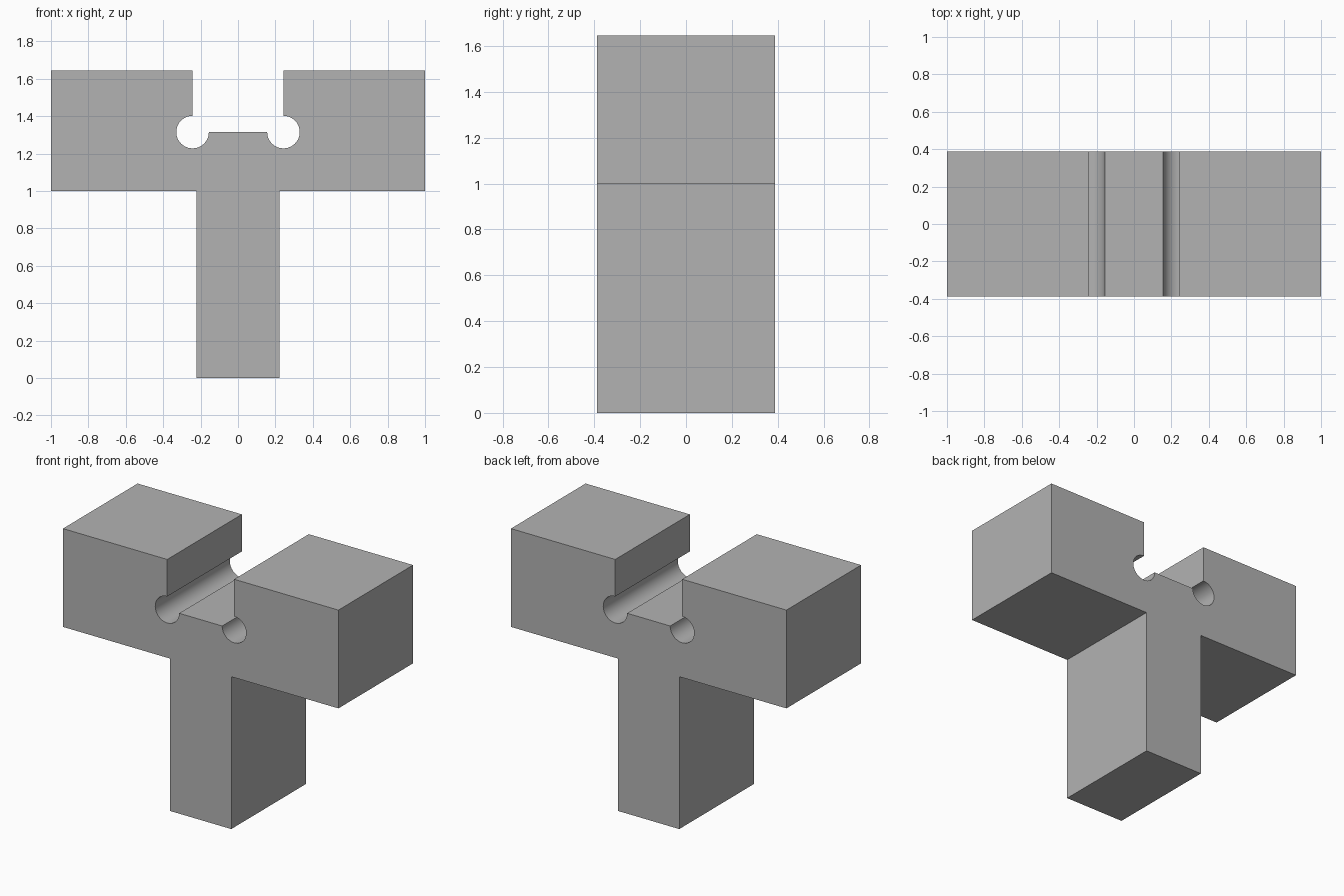
import bpy, bmesh, math

if "Cube" in bpy.data.objects:
    bpy.data.objects.remove(bpy.data.objects["Cube"])

HALF_DEPTH = 0.387
TOP, ARM_Z, STEM_X = 1.645, 1.0, 0.222
GROOVE_X, GROOVE_Z, GROOVE_R = 0.243, 1.315, 0.087
STEPS = 36

# Right half of the T outline, from the stem bottom up to the slot floor
right = [(STEM_X, 0), (STEM_X, ARM_Z), (1, ARM_Z), (1, TOP), (GROOVE_X, TOP)]
# Round relief groove: three quarters of a circle from the slot wall to its floor
for i in range(STEPS + 1):
    a = math.radians(90 - 270 * i / STEPS)
    right.append((GROOVE_X + GROOVE_R * math.cos(a), GROOVE_Z + GROOVE_R * math.sin(a)))

# Mirror the outline to the left and extrude it through the depth
outline = right + [(-x, z) for x, z in reversed(right)]
bm = bmesh.new()
face = bm.faces.new([bm.verts.new((x, -HALF_DEPTH, z)) for x, z in outline])
extruded = bmesh.ops.extrude_face_region(bm, geom=[face])["geom"]
bmesh.ops.translate(bm, vec=(0, 2 * HALF_DEPTH, 0),
                    verts=[v for v in extruded if isinstance(v, bmesh.types.BMVert)])
bmesh.ops.recalc_face_normals(bm, faces=bm.faces)

mesh = bpy.data.meshes.new("slotted_t_block")
bm.to_mesh(mesh)
bm.free()
block = bpy.data.objects.new("slotted_t_block", mesh)
bpy.context.collection.objects.link(block)

# Plain grey
grey = bpy.data.materials.new("plain_grey")
grey.diffuse_color = (0.45, 0.45, 0.45, 1)
grey.use_nodes = True
grey.node_tree.nodes["Principled BSDF"].inputs["Base Color"].default_value = grey.diffuse_color
mesh.materials.append(grey)

# Smooth groove walls, sharp block edges
bpy.context.view_layer.objects.active = block
block.select_set(True)
bpy.ops.object.shade_smooth_by_angle(angle=math.radians(30))
